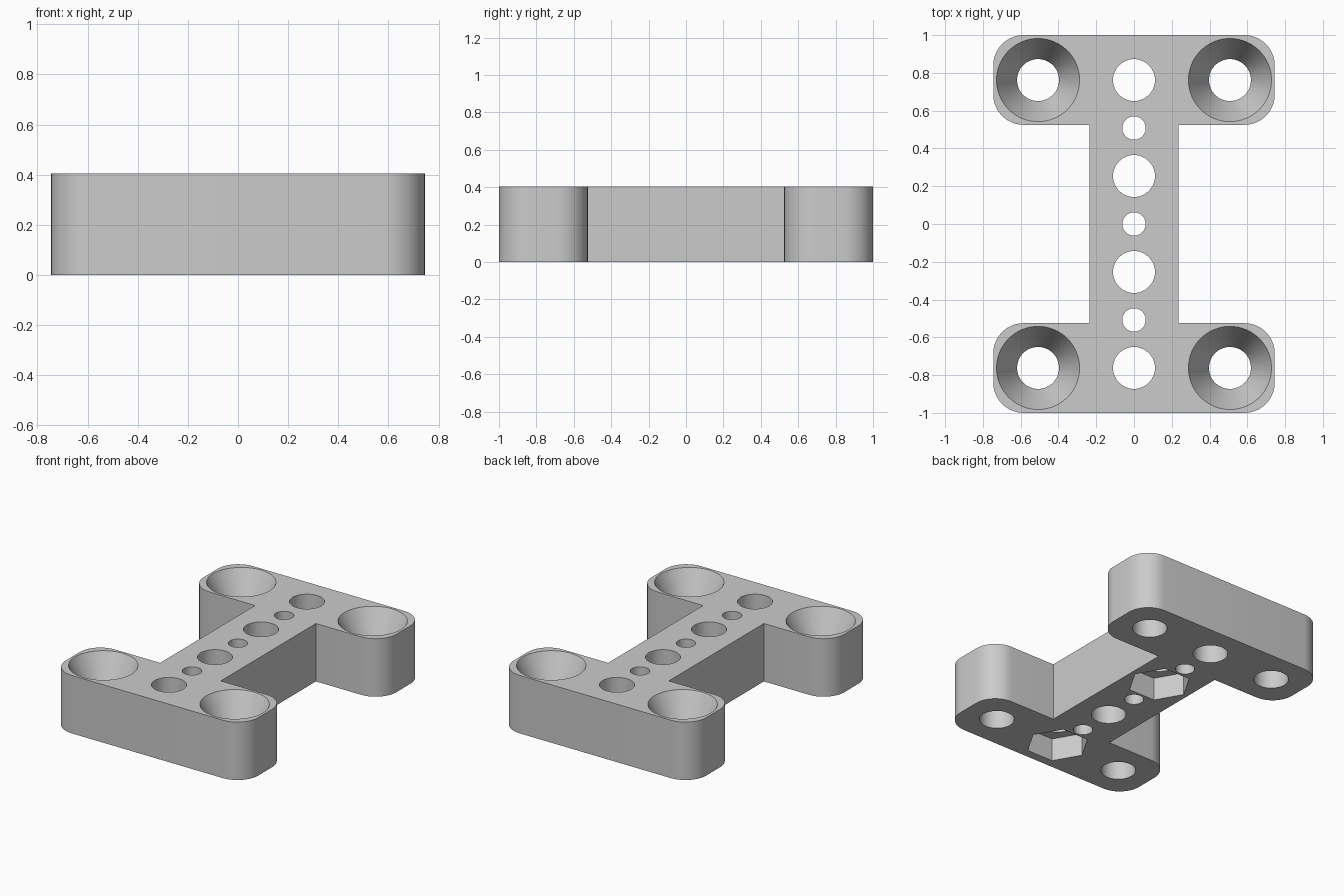
import bpy, bmesh, math
from mathutils import Vector

if "Cube" in bpy.data.objects:
    bpy.data.objects.remove(bpy.data.objects["Cube"], do_unlink=True)

HEIGHT = 0.405
HALF_X, HALF_Y = 0.745, 1.0      # outer half sizes
INNER_Y, SPINE_X = 0.525, 0.235  # inner edge of the end bars, half width of the spine
CORNER = 0.16
PITCH = 0.254                    # spacing of holes along the spine
BIG, SMALL, SINK = 0.111, 0.062, 0.22

grey = bpy.data.materials.new("plain_grey")
grey.use_nodes = True
grey.diffuse_color = (0.6, 0.6, 0.6, 1)
grey.node_tree.nodes["Principled BSDF"].inputs["Base Color"].default_value = (0.6, 0.6, 0.6, 1)


def make_object(name, bm):
    bmesh.ops.recalc_face_normals(bm, faces=bm.faces)
    mesh = bpy.data.meshes.new(name)
    bm.to_mesh(mesh)
    bm.free()
    mesh.materials.append(grey)
    obj = bpy.data.objects.new(name, mesh)
    bpy.context.collection.objects.link(obj)
    return obj


def arc(cx, cy, start, steps=10):
    """Quarter-circle corner, counter-clockwise."""
    angles = [start + math.pi / 2 * i / steps for i in range(steps + 1)]
    return [(cx + CORNER * math.cos(a), cy + CORNER * math.sin(a)) for a in angles]


def turned_cutter(x, y, profile, sides):
    """Closed solid of stacked rings, given as (radius, height) pairs."""
    bm = bmesh.new()
    rings = []
    for r, z in profile:
        rings.append([bm.verts.new((x + r * math.cos(math.tau * i / sides),
                                    y + r * math.sin(math.tau * i / sides), z))
                      for i in range(sides)])
    for low, high in zip(rings, rings[1:]):
        for i in range(sides):
            j = (i + 1) % sides
            bm.faces.new((low[i], low[j], high[j], high[i]))
    bm.faces.new(rings[0])
    bm.faces.new(rings[-1])
    cutter = make_object("hole_cutter", bm)
    cutter.hide_render = True
    return cutter


# I-shaped plate: one half outline, repeated by a half turn
x_arc, y_top, y_low = HALF_X - CORNER, HALF_Y - CORNER, INNER_Y + CORNER
half = [(SPINE_X, INNER_Y)]
half += arc(x_arc, y_low, -math.pi / 2) + arc(x_arc, y_top, 0)
half += arc(-x_arc, y_top, math.pi / 2) + arc(-x_arc, y_low, math.pi)
half += [(-SPINE_X, INNER_Y)]
outline = half + [(-x, -y) for x, y in half]
bm = bmesh.new()
base = bm.faces.new([bm.verts.new((x, y, 0)) for x, y in outline])
top = bmesh.ops.extrude_face_region(bm, geom=[base])["geom"]
bmesh.ops.translate(bm, vec=Vector((0, 0, HEIGHT)),
                    verts=[v for v in top if isinstance(v, bmesh.types.BMVert)])
plate = make_object("mounting_plate", bm)

# Spine holes, alternating large and small
below, above = -0.1, HEIGHT + 0.1
cutters = []
for k in range(-3, 4):
    r = BIG if k % 2 else SMALL
    cutters.append(turned_cutter(0, k * PITCH, [(r, below), (r, above)], 48))

# Hexagonal nut pockets in the underside
for k in (-3, 1):
    cutters.append(turned_cutter(0, k * PITCH, [(0.203, below), (0.203, 0.16)], 6))

# Countersunk corner holes
sink_depth = 0.22
slope = (SINK - BIG) / sink_depth
for sx in (-1, 1):
    for sy in (-1, 1):
        profile = [(BIG, below), (BIG, HEIGHT - sink_depth), (SINK + slope * 0.1, above)]
        cutters.append(turned_cutter(sx * 2 * PITCH, sy * 3 * PITCH, profile, 64))

# Cut everything and keep the finished mesh
bpy.context.view_layer.objects.active = plate
plate.select_set(True)
for cutter in cutters:
    mod = plate.modifiers.new("cut", 'BOOLEAN')
    mod.operation, mod.solver, mod.object = 'DIFFERENCE', 'EXACT', cutter
    bpy.ops.object.modifier_apply(modifier=mod.name)
    bpy.data.objects.remove(cutter, do_unlink=True)
bpy.ops.object.shade_smooth_by_angle(angle=math.radians(25))
